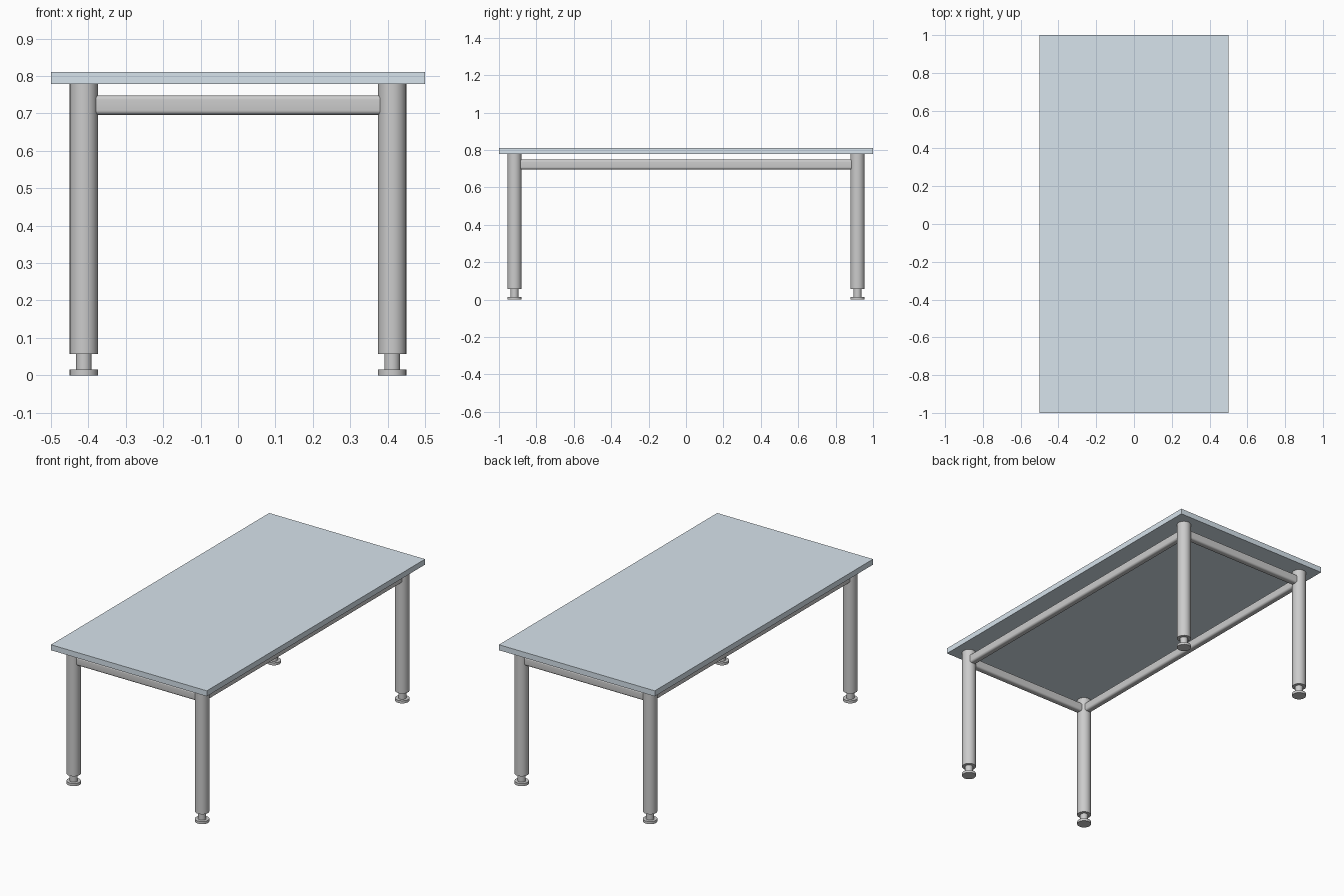
import bpy, bmesh
from math import radians, pi

if "Cube" in bpy.data.objects:
    bpy.data.objects.remove(bpy.data.objects["Cube"])

LEG_X, LEG_Y = 0.412, 0.917
RAIL_Z = 0.7225


def smooth(ob):
    bpy.ops.object.select_all(action='DESELECT')
    ob.select_set(True)
    bpy.context.view_layer.objects.active = ob
    bpy.ops.object.shade_smooth_by_angle(angle=radians(35))


def cylinder(name, x, y, z0, z1, r):
    bpy.ops.mesh.primitive_cylinder_add(vertices=48, radius=r, depth=z1 - z0,
                                        location=(x, y, (z0 + z1) / 2))
    ob = bpy.context.object
    ob.name = name
    smooth(ob)
    return ob


def box(name, size, loc, round_r=0.0, turn=0.0):
    """Box with optional rounding of the edges running along local x."""
    bm = bmesh.new()
    bmesh.ops.create_cube(bm, size=1)
    bmesh.ops.scale(bm, vec=size, verts=bm.verts)
    if round_r:
        edges = [e for e in bm.edges
                 if abs(e.verts[0].co.x - e.verts[1].co.x) > 1e-4]
        bmesh.ops.bevel(bm, geom=edges, offset=round_r, segments=6,
                        profile=0.5, affect='EDGES')
    me = bpy.data.meshes.new(name)
    bm.to_mesh(me)
    bm.free()
    ob = bpy.data.objects.new(name, me)
    ob.location = loc
    ob.rotation_euler.z = turn
    bpy.context.collection.objects.link(ob)
    if round_r:
        smooth(ob)
    return ob


# Table top
top = box("table_top", (1.0, 2.0, 0.032), (0, 0, 0.795))
mat = bpy.data.materials.new("pale_blue_grey")
mat.diffuse_color = (0.68, 0.77, 0.84, 1)
mat.use_nodes = True
mat.node_tree.nodes["Principled BSDF"].inputs["Base Color"].default_value = mat.diffuse_color
top.data.materials.append(mat)

# Legs with adjustable feet
for sy, row in ((-1, "front"), (1, "back")):
    for sx, side in ((-1, "left"), (1, "right")):
        x, y, tag = sx * LEG_X, sy * LEG_Y, f"{row}_{side}"
        cylinder(f"{tag}_leg", x, y, 0.057, 0.779, 0.0378)
        cylinder(f"{tag}_foot_stem", x, y, 0.010, 0.065, 0.021)
        cylinder(f"{tag}_foot_pad", x, y, 0.0, 0.015, 0.0378)

# Short rails, front and back
for s, name in ((-1, "front_rail"), (1, "back_rail")):
    box(name, (2 * LEG_X, 0.04, 0.052), (0, s * LEG_Y, RAIL_Z), 0.012)

# Long rails, left and right
for s, name in ((-1, "left_rail"), (1, "right_rail")):
    box(name, (2 * LEG_Y, 0.04, 0.052), (s * LEG_X, 0, RAIL_Z), 0.012, pi / 2)
